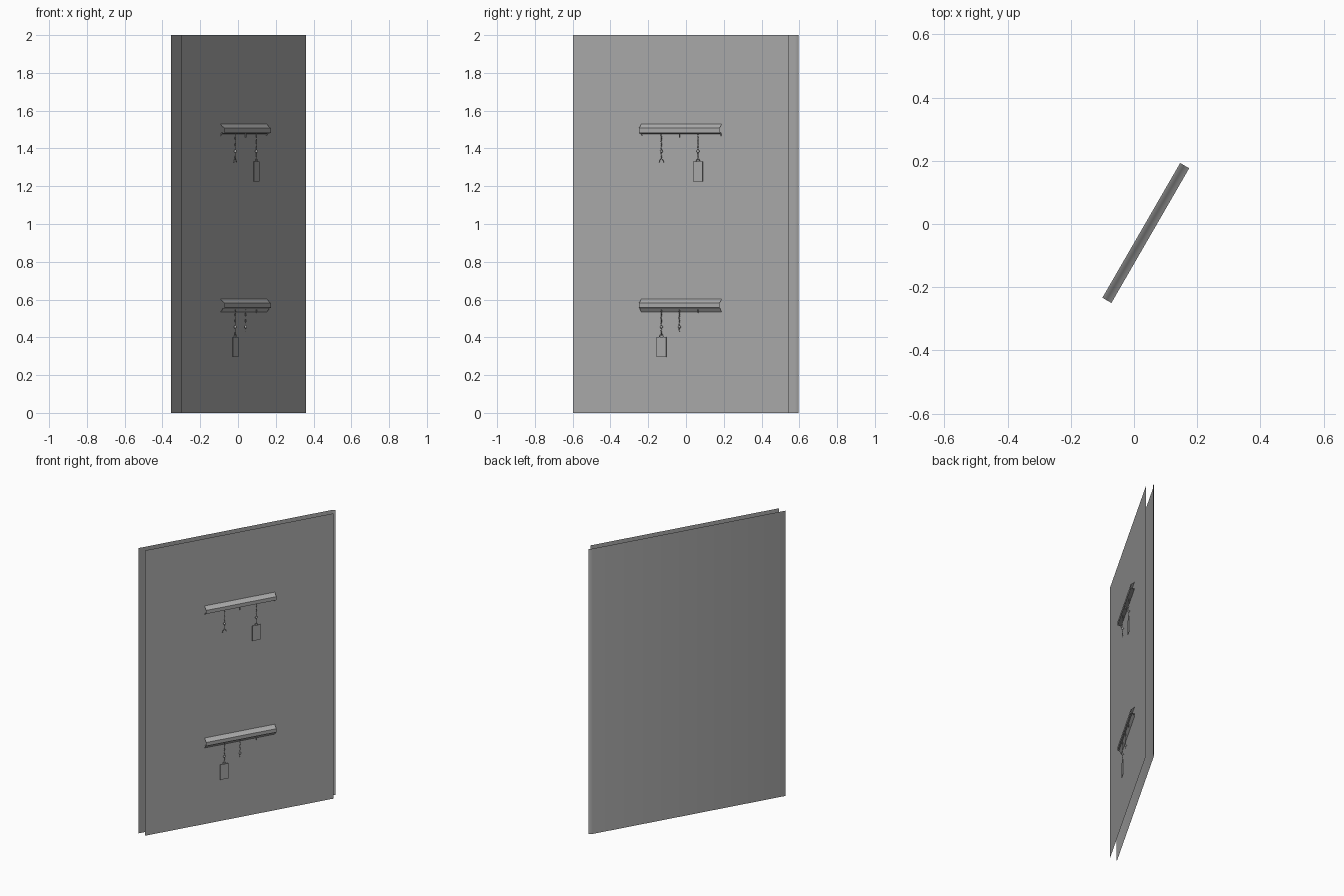
import bpy, math
from mathutils import Matrix, Vector

if "Cube" in bpy.data.objects:
    bpy.data.objects.remove(bpy.data.objects["Cube"])

# Everything is laid out along u (wall length), v (out of the wall), z, then turned 60 degrees
TURN = Matrix.Rotation(math.radians(60), 4, 'Z')
V = 0.053   # distance of the hanging parts from the middle plane

DARK = bpy.data.materials.new("dark_grey")
DARK.diffuse_color = (0.42, 0.42, 0.42, 1)
DARK.use_nodes = True
DARK.node_tree.nodes["Principled BSDF"].inputs["Base Color"].default_value = DARK.diffuse_color


def place(u, v, z):
    return TURN @ Vector((u, -v, z))


def mesh_object(name, verts, faces, smooth=None):
    me = bpy.data.meshes.new(name)
    me.from_pydata([place(*p) for p in verts], [], faces)
    me.materials.append(DARK)
    ob = bpy.data.objects.new(name, me)
    bpy.context.collection.objects.link(ob)
    if smooth:
        bpy.ops.object.select_all(action='DESELECT')
        ob.select_set(True)
        bpy.context.view_layer.objects.active = ob
        bpy.ops.object.shade_smooth_by_angle(angle=math.radians(smooth))


# Sheet between two matching point rows
def strip(name, row_a, row_b, smooth):
    n = len(row_a)
    faces = [(i, i + 1, n + i + 1, n + i) for i in range(n - 1)]
    mesh_object(name, row_a + row_b, faces, smooth)


def extrude_u(name, profile, u0, u1):
    strip(name, [(u0, v, z) for v, z in profile], [(u1, v, z) for v, z in profile], 50)


def extrude_z(name, outline):
    strip(name, [(u, v, 0) for u, v in outline], [(u, v, 2) for u, v in outline], 60)


def wire(name, points, r=0.002, cyclic=False):
    cu = bpy.data.curves.new(name, 'CURVE')
    cu.dimensions = '3D'
    cu.bevel_depth = r
    cu.bevel_resolution = 1
    cu.use_fill_caps = True
    cu.materials.append(DARK)
    sp = cu.splines.new('POLY')
    sp.points.add(len(points) - 1)
    for sp_pt, p in zip(sp.points, points):
        sp_pt.co = (*place(*p), 1)
    sp.use_cyclic_u = cyclic
    ob = bpy.data.objects.new(name, cu)
    bpy.context.collection.objects.link(ob)


def bead(name, u, z, r):
    bpy.ops.mesh.primitive_uv_sphere_add(segments=10, ring_count=6, radius=r,
                                         location=place(u, V, z))
    bpy.context.object.name = name
    bpy.context.object.data.materials.append(DARK)


def ring(name, u, z, w, h, flat):
    pts = []
    for i in range(8):
        a = i * math.tau / 8
        s = w * math.cos(a)
        pts.append((u + (s if flat else 0), V + (0 if flat else s), z + h * math.sin(a)))
    wire(name, pts, 0.001, True)


# Chain of alternating links with a swivel bead
def chain(u, top, bottom, bead_z):
    n = max(3, round((top - bottom) / 0.017))
    step = (top - bottom) / n
    for i in range(n):
        ring("chain_link", u, top - (i + 0.5) * step, 0.003, step * 0.58, i % 2 == 0)
    bead("swivel_bead", u, bead_z, 0.008)


# Flat hanging tag
def tag(u, top):
    w, t, h = 0.029, 0.0015, 0.106
    vs = [(u + a * w, V + b * t, top - c * h) for a in (-1, 1) for b in (-1, 1) for c in (0, 1)]
    fs = [(0, 1, 3, 2), (4, 6, 7, 5), (0, 4, 5, 1), (2, 3, 7, 6), (0, 2, 6, 4), (1, 5, 7, 3)]
    mesh_object("hanging_tag", vs, fs)
    wire("tag_loop", [(u - 0.012, V, top), (u - 0.007, V, top + 0.012),
                      (u + 0.007, V, top + 0.012), (u + 0.012, V, top)], 0.0015)


def stub(u, z):
    wire("rail_eye", [(u, V, z + 0.02), (u, V, z)], 0.003)


# Wall: two open sheets, the back one with a softly rolled far edge
extrude_z("wall_front", [(-0.67, 0.038), (0.652, 0.038)])
extrude_z("wall_back", [(0.684, -0.004), (0.676, -0.010), (0.660, -0.012),
                        (-0.688, -0.012), (-0.694, -0.010)])

# Rails: bulging moulding, the lower one has a longer bottom lip
RAIL = [(0.030, 0.056), (0.037, 0.053), (0.045, 0.044), (0.054, 0.036),
        (0.063, 0.031), (0.063, 0.006), (0.054, 0.003), (0.036, 0.0)]
U0, U1 = -0.252, 0.240
for name, base, lip in (("upper_rail", 1.477, 0.010), ("lower_rail", 0.551, 0.025)):
    extrude_u(name, [(v, base + z) for v, z in RAIL], U0, U1)
    if lip > 0.02:
        extrude_u("rail_lip", [(0.054, base + 0.003), (0.046, base - 0.008),
                               (0.032, base - lip)], U0, U1)
    else:
        for u in (U0 + 0.004, U1 - 0.004):
            wire("rail_foot", [(u, 0.046, base + 0.006), (u, 0.036, base - lip)], 0.003)

HOOKS = (-0.120, -0.010, 0.104)

# Upper row: claw hook, empty eye, tag
a, b, c = HOOKS
chain(a, 1.478, 1.345, 1.385)
wire("claw_hook", [(a - 0.014, V, 1.327), (a - 0.010, V, 1.338), (a, V, 1.348),
                   (a + 0.010, V, 1.338), (a + 0.014, V, 1.327)])
stub(b, 1.459)
chain(c, 1.478, 1.340, 1.385)
tag(c, 1.331)

# Lower row: tag, short chain, empty eye
chain(a, 0.545, 0.412, 0.455)
tag(a, 0.402)
chain(b, 0.545, 0.430, 0.455)
stub(c, 0.528)
